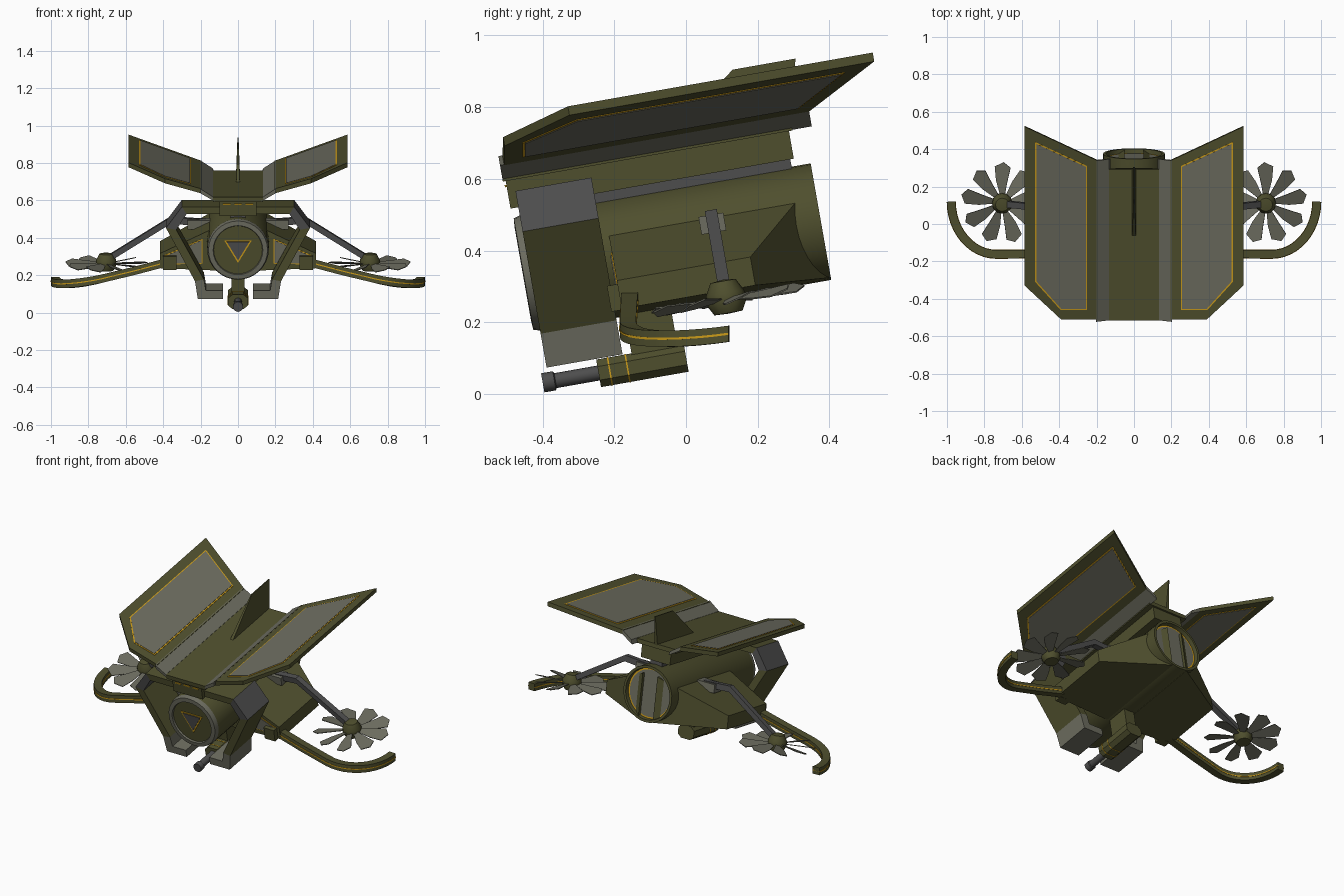
import bpy, bmesh, math
from mathutils import Matrix, Vector

if "Cube" in bpy.data.objects:
    bpy.data.objects.remove(bpy.data.objects["Cube"])

# The craft is built level, then pitched nose-down by ten degrees
TILT = Matrix.Rotation(math.radians(10), 4, 'X')


def material(name, r, g, b):
    m = bpy.data.materials.new(name)
    m.diffuse_color = (r, g, b, 1)
    m.use_nodes = True
    m.node_tree.nodes["Principled BSDF"].inputs["Base Color"].default_value = m.diffuse_color
    return m


OLIVE = material("olive", 0.078, 0.078, 0.027)
GREY = material("warm_grey", 0.15, 0.15, 0.115)
METAL = material("dark_metal", 0.075, 0.075, 0.075)
GOLD = material("gold", 0.6, 0.33, 0.01)


def finish(name, bm, mats, mirror=False, tilt=True, smooth=False):
    if mirror:
        geom = bm.verts[:] + bm.edges[:] + bm.faces[:]
        dup = bmesh.ops.duplicate(bm, geom=geom)["geom"]
        for v in dup:
            if isinstance(v, bmesh.types.BMVert):
                v.co.x = -v.co.x
    bmesh.ops.recalc_face_normals(bm, faces=bm.faces[:])
    if tilt:
        bm.transform(TILT)
    me = bpy.data.meshes.new(name)
    bm.to_mesh(me)
    bm.free()
    ob = bpy.data.objects.new(name, me)
    bpy.context.collection.objects.link(ob)
    for m in mats:
        me.materials.append(m)
    if smooth:
        bpy.ops.object.select_all(action='DESELECT')
        ob.select_set(True)
        bpy.context.view_layer.objects.active = ob
        bpy.ops.object.shade_smooth_by_angle(angle=math.radians(30))
    return ob


def loft(bm, rings):
    """Closed solid through rings of equal point count."""
    vs = [[bm.verts.new(p) for p in ring] for ring in rings]
    n = len(vs[0])
    for a, b in zip(vs, vs[1:]):
        for i in range(n):
            bm.faces.new((a[i], a[(i + 1) % n], b[(i + 1) % n], b[i]))
    bm.faces.new(vs[0])
    bm.faces.new(vs[-1])


def solid(name, rings, mat, **kw):
    bm = bmesh.new()
    loft(bm, rings)
    return finish(name, bm, [mat], **kw)


def prism(name, outline, y0, y1, mat, **kw):
    """Extrude an (x, z) outline along y."""
    return solid(name, [[(x, y, z) for x, z in outline] for y in (y0, y1)], mat, **kw)


def box(name, x0, x1, y0, y1, z0, z1, mat, **kw):
    return prism(name, [(x0, z0), (x1, z0), (x1, z1), (x0, z1)], y0, y1, mat, **kw)


def slab(name, pts, lo, hi, mat, **kw):
    """Thicken a sloped outline vertically."""
    return solid(name, [[(x, y, z + d) for x, y, z in pts] for d in (lo, hi)], mat, **kw)


def lathe(name, profile, mats, origin, axis='Z', seg=32, mirror=False):
    """Spin (radius, height, material index of next band) rows."""
    bm = bmesh.new()
    rows = []
    for r, h, _ in profile:
        n = seg if r > 0 else 1
        row = []
        for i in range(n):
            a = math.tau * i / seg
            p = (r * math.cos(a), r * math.sin(a), h)
            if axis == 'Y':
                p = (p[0], h, p[1])
            row.append(bm.verts.new(Vector(p) + Vector(origin)))
        rows.append(row)
    for k, (a, b) in enumerate(zip(rows, rows[1:])):
        for i in range(seg):
            j = (i + 1) % seg
            q = [a[i % len(a)], a[j % len(a)], b[j % len(b)], b[i % len(b)]]
            bm.faces.new(list(dict.fromkeys(q))).material_index = profile[k][2]
    return finish(name, bm, mats, mirror=mirror, smooth=True)


# Engine barrel with front ring and recessed rear disc
lathe("engine", [(0, -.38, 0), (.13, -.38, 1), (.133, -.39, 1), (.158, -.388, 1),
                 (.165, -.362, 0), (.165, .454, 0), (.15, .454, 0), (.147, .43, 2),
                 (.138, .43, 1), (0, .43, 1)], [OLIVE, GREY, GOLD], (0, 0, .408), 'Y')
for nm, s, d, m in (("nose_trim", 1, .004, GOLD), ("nose_triangle", .82, .007, METAL)):
    prism(nm, [(-.074 * s, .42 + .04 * s), (.074 * s, .42 + .04 * s), (0, .42 - .083 * s)],
          -.38 - d, -.379, m)

# Spine, its mount and the centre deck
box("engine_mount", -.04, .04, -.3, .40, .55, .6, METAL)
box("spine", -.1, .1, -.392, .41, .594, .685, OLIVE)
prism("centre_deck", [(-.134, .672), (.134, .672), (.134, .698), (-.134, .698)], -.40, .42, OLIVE)
for x in (-.06, 0, .06):
    box("spine_dash", x - .02, x + .02, -.397, -.391, .655, .661, GOLD)

# Sloped bands joining deck and wings
prism("wing_root_band", [(.125, .674), (.2, .718), (.203, .744), (.134, .699)],
      -.40, .475, GREY, mirror=True)


# Wings with trimmed panels above and below
def wing_z(x):
    return .742 + .273 * (x - .2)


def wing_pts(xy):
    return [(x, y, wing_z(x)) for x, y in xy]


slab("wing", wing_pts([(.195, -.389), (.39, -.378), (.585, -.185), (.585, .678), (.195, .474)]),
     -.025, 0, OLIVE, mirror=True)
trim = wing_pts([(.25, -.334), (.392, -.327), (.528, -.168), (.528, .592), (.25, .448)])
panel = wing_pts([(.257, -.327), (.389, -.320), (.521, -.165), (.521, .581), (.257, .444)])
slab("wing_trim_top", trim, -.001, .002, GOLD, mirror=True)
slab("wing_panel_top", panel, -.001, .004, GREY, mirror=True)
slab("wing_trim_under", trim, -.027, -.024, GOLD, mirror=True)
slab("wing_panel_under", panel, -.029, -.024, GREY, mirror=True)

# Tail fin
fin = [(.05, .69), (.42, .69), (.463, .868), (.285, .868)]
solid("fin", [[(x * (1 if z < .8 else .3), y, z) for y, z in fin] for x in (-.01, .01)], OLIVE)

# Faceted frame around the nose
outer = [(.08, .14), (.215, .14), (.23, .236), (.385, .525), (.3, .64), (0, .64)]
inner = [(.08, .185), (.172, .185), (.182, .245), (.33, .515), (.275, .6), (0, .6)]
names = ["frame_foot", "frame_ankle", "frame_side", "frame_shoulder", "frame_top"]
for i, (nm, m) in enumerate(zip(names, [GREY, GREY, OLIVE, METAL, OLIVE])):
    prism(nm, [outer[i], outer[i + 1], inner[i + 1], inner[i]], -.37, -.155, m, mirror=True)

# Side pods with raked rear faces
solid("side_pod", [[(.05, -.135, .52), (.417, -.135, .345), (.417, -.135, .265), (.05, -.135, .25)],
                   [(.05, .449, .52), (.417, .243, .345), (.417, .243, .265), (.05, .449, .25)]],
      OLIVE, mirror=True)
prism("pod_front_trim", [(.19, .29), (.395, .285), (.395, .335), (.19, .425)],
      -.138, -.134, GOLD, mirror=True)
prism("pod_front_panel", [(.196, .295), (.39, .29), (.39, .331), (.196, .417)],
      -.141, -.134, GREY, mirror=True)

# Rotor arms
box("arm_bracket", .15, .27, .12, .19, .43, .48, GREY, mirror=True)
arm = [(.17, .462), (.36, .475), (.70, .262)]
solid("rotor_arm", [[(x, y, z + d) for y, d in ((.14, -.018), (.174, -.018), (.174, .018), (.14, .018))]
                    for x, z in arm], METAL, mirror=True)

# Rotors: hub and nine pitched blades
HUB = Vector((.705, .156, .24))
lathe("rotor_hub", [(0, -.04, 0), (.04, -.038, 0), (.054, -.012, 0), (.054, .018, 0),
                    (.036, .052, 0), (0, .056, 0)], [OLIVE], HUB, seg=12, mirror=True)
blade = [(.04, -.012), (.12, -.038), (.195, -.048), (.222, .0), (.195, .04), (.12, .025), (.04, .012)]
bm = bmesh.new()
for i in range(9):
    rot = Matrix.Rotation(math.tau * (i + .3) / 9, 4, 'Z') @ Matrix.Rotation(math.radians(16), 4, 'X')
    loft(bm, [[HUB + rot @ Vector((r, t, d)) for r, t in blade] for d in (-.002, .002)])
finish("rotor_blades", bm, [GREY], mirror=True)

# Curved bumpers sweeping around the rotors
path = [Vector((.34, -.155, .28)), Vector((.56, -.16, .222))]
for i in range(13):
    a = math.radians(-90 + 7.5 * i)
    t = i / 12
    path.append(Vector((.735 + .242 * math.cos(a), .12 + .282 * math.sin(a),
                        .18 - .09 * t + .078 * t * t)))


def sweep(name, w, h, mat):
    rings = []
    for i, p in enumerate(path):
        d = path[min(i + 1, len(path) - 1)] - path[max(i - 1, 0)]
        n = Vector((d.y, -d.x, 0)).normalized() * w
        up = Vector((0, 0, h))
        rings.append([p - n - up, p + n - up, p + n + up, p - n + up])
    solid(name, rings, mat, mirror=True, tilt=False, smooth=True)


sweep("bumper", .0225, .0225, OLIVE)
sweep("bumper_stripe", .0245, .003, GOLD)
box("bumper_socket", .33, .40, -.165, -.12, .262, .335, OLIVE, mirror=True)

# Chin gun
oct_gun = [(-.03, .06), (.03, .06), (.054, .08), (.054, .118), (.03, .138),
           (-.03, .138), (-.054, .118), (-.054, .08)]
prism("gun_body", oct_gun, -.23, .018, OLIVE)
for y in (-.2, -.15):
    prism("gun_band", [(x * 1.04, .099 + (z - .099) * 1.04) for x, z in oct_gun], y, y + .004, GOLD)
box("gun_mount", -.035, .035, -.13, 0, .13, .26, OLIVE)
lathe("gun_barrel", [(0, -.388, 0), (.027, -.388, 0), (.027, -.355, 0), (.021, -.352, 0),
                     (.021, -.22, 0), (0, -.22, 0)], [METAL], (0, 0, .1), 'Y', seg=16)
